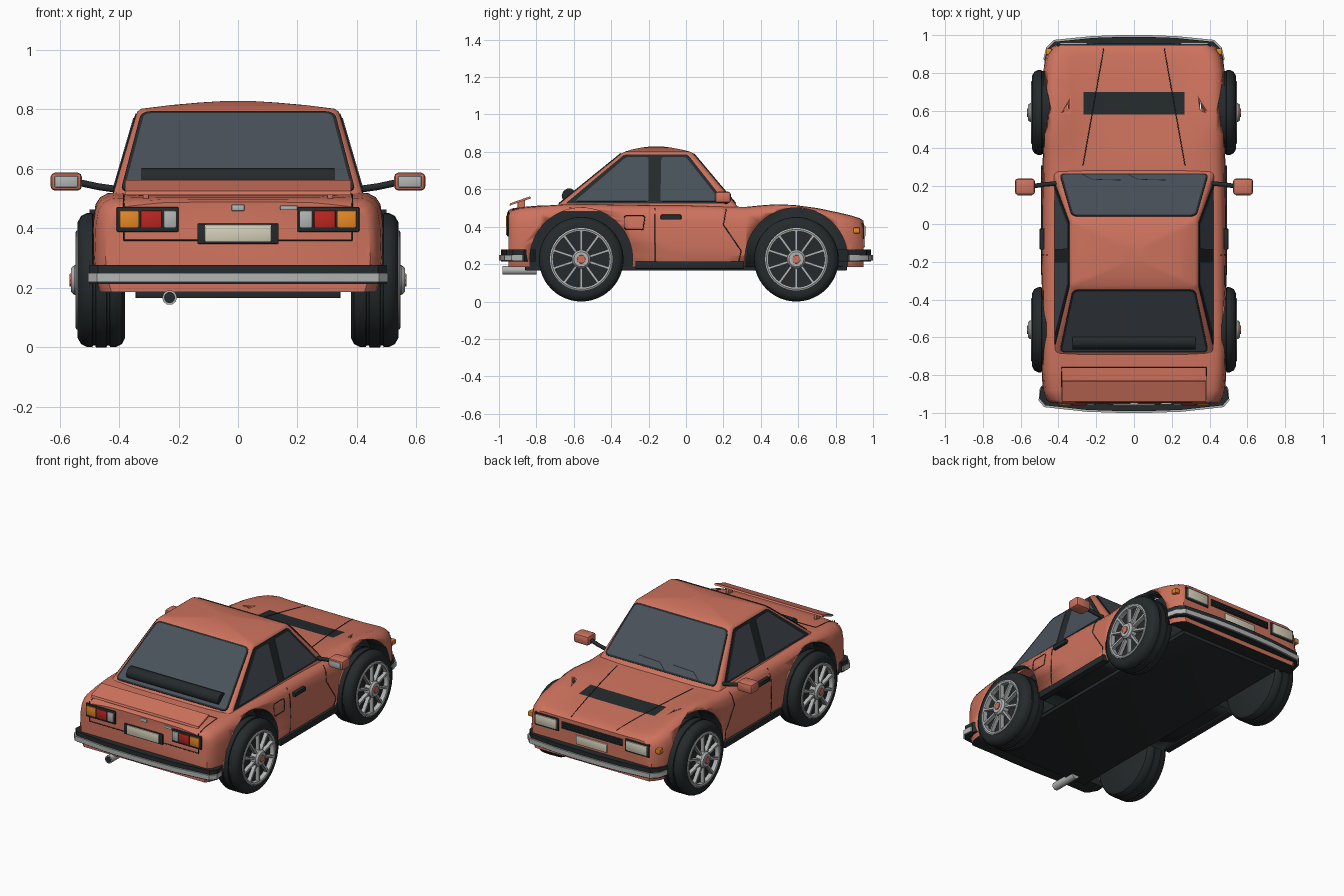
import bpy, bmesh, math
from mathutils import Vector, Matrix

if "Cube" in bpy.data.objects:
    bpy.data.objects.remove(bpy.data.objects["Cube"])

def mat(name, *c):
    m = bpy.data.materials.new(name)
    m.diffuse_color = (*c, 1)
    m.use_nodes = True
    m.node_tree.nodes["Principled BSDF"].inputs["Base Color"].default_value = m.diffuse_color
    return m

PAINT = mat("coral_paint", .62, .17, .11)
BLACK = mat("black_trim", .018, .023, .025)
GLASS = mat("dark_glass", .067, .084, .102)
CHROME = mat("chrome", .45, .46, .46)
CREAM = mat("cream", .68, .64, .5)
RED = mat("red_lens", .5, .02, .015)
ORANGE = mat("orange_lens", .8, .25, .02)
WHEELS, WZ = (-.56, .59), .226

def finish(name, bm, *mats, angle=35):
    bmesh.ops.remove_doubles(bm, verts=bm.verts, dist=1e-5)
    bmesh.ops.recalc_face_normals(bm, faces=bm.faces)
    me = bpy.data.meshes.new(name)
    bm.to_mesh(me)
    bm.free()
    ob = bpy.data.objects.new(name, me)
    bpy.context.collection.objects.link(ob)
    for m in mats:
        me.materials.append(m)
    bpy.ops.object.select_all(action='DESELECT')
    ob.select_set(True)
    bpy.context.view_layer.objects.active = ob
    bpy.ops.object.shade_smooth_by_angle(angle=math.radians(angle))
    return ob

def loft(name, rings, *mats, caps=True, angle=35):
    bm = bmesh.new()
    vs = [[bm.verts.new(p) for p in r] for r in rings]
    n = len(rings[0])
    for a, b in zip(vs, vs[1:]):
        for i in range(n):
            bm.faces.new((a[i], a[(i + 1) % n], b[(i + 1) % n], b[i]))
    if caps:
        bm.faces.new(vs[0])
        bm.faces.new(vs[-1])
    return finish(name, bm, *mats, angle=angle)

def box(name, x, y, z, m, bevel=.004):
    bm = bmesh.new()
    c = [(a[0] + a[1]) / 2 for a in (x, y, z)]
    s = [abs(a[1] - a[0]) for a in (x, y, z)]
    bmesh.ops.create_cube(bm, size=1, matrix=Matrix.Translation(c) @ Matrix.Diagonal((*s, 1)))
    if bevel:
        bmesh.ops.bevel(bm, geom=bm.edges[:], offset=bevel, segments=2, profile=.5, affect='EDGES')
    return finish(name, bm, m)

def prism(name, outline, z0, z1, m):
    return loft(name, [[(x, y, z) for x, y in outline] for z in (z0, z1)], m)

def lathe(name, prof, cy, cz, m, n=48, caps=False):
    ang = [2 * math.pi * i / n for i in range(n)]
    return loft(name, [[(x, cy + r * math.cos(a), cz + r * math.sin(a)) for a in ang] for x, r in prof],
                m, caps=caps)

def rod(name, pts, r, m):
    cu = bpy.data.curves.new(name, 'CURVE')
    cu.dimensions, cu.bevel_depth, cu.bevel_resolution, cu.use_fill_caps = '3D', r, 3, True
    sp = cu.splines.new('POLY')
    sp.points.add(len(pts) - 1)
    for p, q in zip(sp.points, pts):
        p.co = (*q, 1)
    ob = bpy.data.objects.new(name, cu)
    cu.materials.append(m)
    bpy.context.collection.objects.link(ob)
    return ob

def panel(name, pts, t, mats, inset=0, rnd=.02):
    # flat plate with rounded corners and an optional inner pane
    bm = bmesh.new()
    f = bm.faces.new([bm.verts.new(p) for p in pts])
    bmesh.ops.bevel(bm, geom=bm.verts[:], offset=rnd, segments=3, profile=.5, affect='VERTICES')
    f = bm.faces[:][0]
    f.normal_update()
    n = f.normal.copy()
    if n.dot(f.calc_center_median() - Vector((0, -.15, .55))) < 0:
        n = -n
    ex = bmesh.ops.extrude_face_region(bm, geom=[f])
    bmesh.ops.translate(bm, verts=[v for v in ex['geom'] if isinstance(v, bmesh.types.BMVert)], vec=n * t)
    top = [g for g in ex['geom'] if isinstance(g, bmesh.types.BMFace)]
    if inset:
        bmesh.ops.inset_region(bm, faces=top, thickness=inset)
        top[0].material_index = 1
    return finish(name, bm, *mats)

# Lower body: y, half width, bonnet/deck height, wing height
stations = [(-.948, .445, .488, .475), (-.93, .465, .498, .488), (-.88, .482, .505, .502), (-.78, .49, .51, .511),
            (-.65, .493, .512, .52), (-.5, .493, .512, .521), (-.3, .49, .51, .517), (0, .488, .505, .515),
            (.22, .486, .502, .508), (.32, .485, .5, .506), (.4, .485, .494, .514), (.48, .486, .488, .52),
            (.58, .487, .481, .516), (.7, .486, .47, .5), (.82, .482, .457, .475), (.89, .467, .448, .458),
            (.93, .44, .44, .445), (.948, .42, .43, .432)]
rings = []
for y, w, zc, ze in stations:
    half = [(w * .3, zc), (w * .55, zc * .9 + ze * .1), (w * .68, (zc + ze) / 2), (w - .085, ze), (w - .055, ze - .003),
            (w - .03, ze - .016), (w - .013, ze - .04), (w - .004, ze - .09), (w, .3), (w - .003, .24), (w - .02, .185)]
    rings.append([(0, y, zc)] + [(x, y, z) for x, z in half] + [(-x, y, z) for x, z in half[::-1]])
body = loft("body", rings, PAINT, BLACK, angle=40)

# Wheel arches cut out of the body, wells and underside black
for wy in WHEELS:
    for s in (1, -1):
        cut = lathe("arch_cutter", [(s * .35, .275), (s * .7, .275)], wy, WZ, BLACK, 64, True)
        md = body.modifiers.new("arch", 'BOOLEAN')
        md.object, md.operation, md.solver = cut, 'DIFFERENCE', 'EXACT'
        bpy.context.view_layer.objects.active = body
        bpy.ops.object.modifier_apply(modifier=md.name)
        bpy.data.objects.remove(cut)
for p in body.data.polygons:
    co = [body.data.vertices[i].co for i in p.vertices]
    well = any(all(math.hypot(v.y - wy, v.z - WZ) < .278 for v in co) for wy in WHEELS)
    p.material_index = 1 if well or p.normal.z < -.9 else 0
box("floor", (-.345, .345), (-.86, .86), (.165, .19), BLACK)
bpy.context.view_layer.update()

def seam(name, pts, axis, sgn=1):
    # dark panel gap projected on the body
    out, d = [], Vector((0, 0, -1)) if axis == 'z' else Vector((-sgn, 0, 0))
    for a, b in zip(pts, pts[1:]):
        for i in range(9):
            u, v = (a[k] + (b[k] - a[k]) * i / 8 for k in (0, 1))
            hit, loc, _, _ = body.ray_cast(Vector((u, v, 2)) if axis == 'z' else Vector((2 * sgn, u, v)), d)
            if hit:
                out.append(loc)
    rod(name, out, .0025, BLACK)

# Cabin: stacked rounded rectangles up to a domed roof
def layer(z, y0, y1, w, r):
    pts = []
    for cx, cy, a0 in ((w - r, y1 - r, 0), (r - w, y1 - r, 90), (r - w, y0 + r, 180), (w - r, y0 + r, 270)):
        pts += [(cx + r * math.cos(math.radians(a0 + k * 30)), cy + r * math.sin(math.radians(a0 + k * 30)), z)
                for k in range(4)]
    return pts
loft("cabin", [layer(.48, -.73, .30, .43, .025), layer(.792, -.344, .038, .339, .025), layer(.802, -.325, .02, .325, .025),
               layer(.814, -.285, -.03, .23, .02), layer(.823, -.24, -.08, .13, .02), layer(.828, -.2, -.12, .05, .01)],
     PAINT, angle=40)

# Windows
def rear(x, z): return (x, -.73 + (z - .48) * 1.237, z)
def front(x, z): return (x, .30 - (z - .48) * .84, z)
def side(s, y, z): return (s * (.43 - (z - .48) * .292), y, z)
for name, f, a, b in (("rear_window", rear, .395, .325), ("windscreen", front, .395, .33)):
    panel(name, [f(-a, .522), f(a, .522), f(b, .79), f(-b, .79)], .005, (BLACK, GLASS), .011, .03)
for s in (1, -1):
    panel("side_window_frame", [side(s, *p) for p in ((-.645, .523), (-.33, .785), (.01, .785), (.215, .523))],
          .004, (BLACK,), rnd=.012)
    panel("quarter_window", [side(s, *p) for p in ((-.595, .535), (-.32, .77), (-.2, .77), (-.2, .535))],
          .007, (GLASS,), rnd=.012)
    panel("door_window", [side(s, *p) for p in ((-.137, .535), (-.132, .77), (0, .77), (.185, .535))],
          .007, (GLASS,), rnd=.012)
    # Door, fuel flap and bonnet gaps, handle and sill
    seam("door_gap", [(-.165, .5), (-.165, .21)], 'x', s)
    seam("door_front_gap", [(.215, .495), (.2, .41), (.295, .27), (.28, .2)], 'x', s)
    seam("bonnet_gap", [(s * .16, .93), (s * .27, .31)], 'z')
    seam("boot_gap", [(s * .385, -.76), (s * .385, -.93)], 'z')
    if s > 0:
        seam("fuel_flap", [(-.33, .45), (-.32, .46), (-.23, .46), (-.22, .45), (-.23, .385), (-.32, .385), (-.33, .395),
                           (-.33, .45)], 'x', s)
    box("door_handle", (s * .475, s * .5), (-.135, -.025), (.438, .464), BLACK)
    box("sill", (s * .45, s * .493), (-.27, .31), (.175, .215), BLACK)
    # Door mirrors
    rod("mirror_arm", [(s * .4, .215, .53), (s * .47, .21, .54), (s * .54, .2, .555)], .012, BLACK)
    box("mirror_shell", (s * .525, s * .63), (.155, .24), (.527, .587), PAINT, .014)
    box("mirror_glass", (s * .538, s * .617), (.151, .16), (.538, .576), CHROME)
    # Tail lamps
    box("tail_lamp_frame", (s * .2, s * .408), (-.956, -.93), (.388, .472), BLACK)
    for n, a, b, m in (("reverse_lens", .208, .25, CHROME), ("red_lens", .256, .328, RED), ("orange_lens", .334, .398, ORANGE)):
        box(n, (s * a, s * b), (-.962, -.94), (.402, .46), m)
    # Headlamps and turn signals
    box("headlamp_frame", (s * .235, s * .405), (.93, .953), (.335, .417), BLACK)
    box("headlamp", (s * .245, s * .395), (.94, .96), (.345, .408), CREAM, .008)
    box("turn_signal", (s * .435, s * .466), (.895, .93), (.365, .395), ORANGE)
    rod("boot_side_gap", [(s * .385, -.948, .485), (s * .385, -.949, .36)], .0025, BLACK)
seam("boot_front_gap", [(-.385, -.76), (.385, -.76)], 'z')
rod("boot_lower_gap", [(-.385, -.949, .36), (.385, -.949, .36)], .0025, BLACK)

# Rear and front details
box("rear_plate_holder", (-.137, .137), (-.956, -.93), (.348, .416), BLACK)
box("rear_plate", (-.112, .112), (-.962, -.94), (.355, .412), CREAM)
box("boot_lock", (-.022, .022), (-.956, -.94), (.458, .48), CHROME)
box("boot_trim", (.142, .2), (-.956, -.94), (.461, .477), CHROME)
box("grille", (-.215, .215), (.93, .954), (.36, .405), BLACK)
for i in range(3):
    box("grille_bar", (-.21, .21), (.94, .957), (.367 + i * .013, .371 + i * .013), BLACK, 0)
box("front_plate", (-.11, .11), (.93, .957), (.29, .345), CREAM)
for x in (-.27, -.03):
    rod("wiper", [front(x, .53), front(x + .05, .56), front(x + .2, .565)], .006, BLACK)
rod("seat_bolster", [(-.325, -.625, .565), (.325, -.625, .565)], .04, BLACK).scale.z = 1.0
panel_pts = [(-.945, .512), (-.94, .525), (-.835, .562), (-.828, .552)]
loft("spoiler", [[(x, y, z) for y, z in panel_pts] for x in (-.38, .38)], PAINT)
for s in (1, -1):
    box("spoiler_foot", (s * .3, s * .32), (-.9, -.86), (.49, .54), PAINT)

# Wrap-round bumpers with a chrome strip
def bumper(name, half, z0, z1, d, m):
    out = half + [(-x, y) for x, y in half[::-1]]
    inner = [(x * .88, y * .93) for x, y in out[::-1]]
    prism(name, [(x * (1 + d), y * (1 + d)) for x, y in out] + inner, z0, z1, m)
for name, half in (("rear_bumper", [(.495, -.865), (.5, -.925), (.47, -.96), (.25, -.984), (.08, -.99)]),
                   ("front_bumper", [(.475, .865), (.46, .925), (.42, .965), (.22, .985), (.08, .99)])):
    bumper(name, half, .213, .277, 0, BLACK)
    bumper(name + "_strip", half, .22, .25, .01, CHROME)

# Exhaust
rod("exhaust", [(-.23, -.98, .167), (-.23, -.8, .167)], .025, CHROME)
rod("exhaust_bore", [(-.23, -.982, .167), (-.23, -.9, .167)], .019, BLACK)

# Wheels: tyre, rim ring, spokes, hub and cap
tyre = [(.38, 0), (.38, .195), (.39, .215), (.41, .225), (.43, .226), (.432, .22), (.44, .22), (.442, .226), (.478, .226),
        (.48, .22), (.488, .22), (.49, .226), (.508, .225), (.528, .215), (.539, .195), (.538, .166), (.515, .16), (.512, 0)]
for wy in WHEELS:
    for s in (1, -1):
        def turn(name, prof, m, n=48, caps=False):
            lathe(name, [(s * x, r) for x, r in prof], wy, WZ, m, n, caps)
        turn("tyre", tyre, BLACK)
        turn("rim", [(.512, .167), (.543, .167), (.546, .16), (.543, .15), (.512, .15), (.512, .167)], CHROME)
        bm = bmesh.new()
        for k in range(10):
            bmesh.ops.create_cube(bm, size=1, matrix=Matrix.Translation((s * .532, wy, WZ))
                                  @ Matrix.Rotation(k * math.pi / 5, 4, 'X')
                                  @ Matrix.Translation((0, 0, .098)) @ Matrix.Diagonal((.024, .013, .12, 1)))
        finish("spokes", bm, CHROME)
        turn("hub", [(.5, .05), (.55, .05), (.562, .04)], CHROME, 24, True)
        turn("hub_cap", [(.55, .024), (.567, .022)], PAINT, 10, True)
